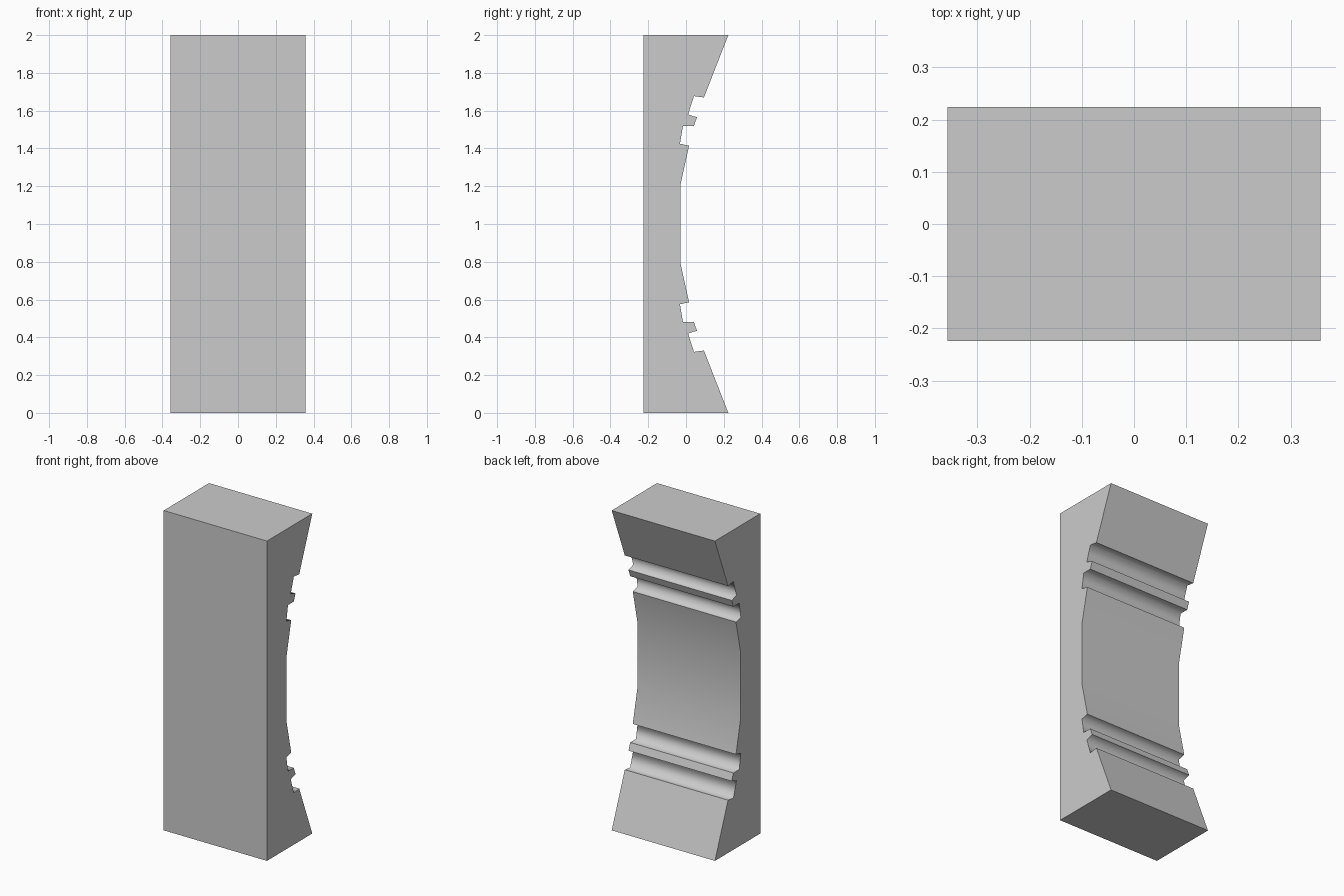
import bpy
import bmesh

cube = bpy.data.objects.get("Cube")
if cube:
    bpy.data.objects.remove(cube, do_unlink=True)

HALF_WIDTH = 0.357
FRONT = -0.224

# Upper half of the moulded back as (y, z), from the top down to the arch
upper = [(0.224, 2), (0.095, 1.67), (0.042, 1.677), (0.011, 1.58),
         (0.058, 1.565), (0.042, 1.52), (-0.016, 1.52), (-0.032, 1.425),
         (0.016, 1.414), (-0.03, 1.205)]
lower = [(y, 2 - z) for y, z in reversed(upper)]
profile = [(FRONT, 0), (FRONT, 2)] + upper + lower

# Plain stone colour
stone = bpy.data.materials.new("stone_grey")
stone.use_nodes = True
colour = (0.6, 0.6, 0.6, 1)
stone.diffuse_color = colour
stone.node_tree.nodes["Principled BSDF"].inputs["Base Color"].default_value = colour

# Extrude the profile across the width
bm = bmesh.new()
end = bm.faces.new([bm.verts.new((-HALF_WIDTH, y, z)) for y, z in profile])
extruded = bmesh.ops.extrude_face_region(bm, geom=[end], use_keep_orig=True)
moved = [v for v in extruded["geom"] if isinstance(v, bmesh.types.BMVert)]
bmesh.ops.translate(bm, verts=moved, vec=(2 * HALF_WIDTH, 0, 0))
bmesh.ops.recalc_face_normals(bm, faces=bm.faces)

# Coves and the arch blend softly, outer corners stay crisp
for face in bm.faces:
    face.smooth = True
for edge in bm.edges:
    edge.smooth = edge.calc_face_angle_signed() < 0.5

mesh = bpy.data.meshes.new("moulded_block")
bm.to_mesh(mesh)
bm.free()
mesh.materials.append(stone)
block = bpy.data.objects.new("moulded_block", mesh)
bpy.context.collection.objects.link(block)
